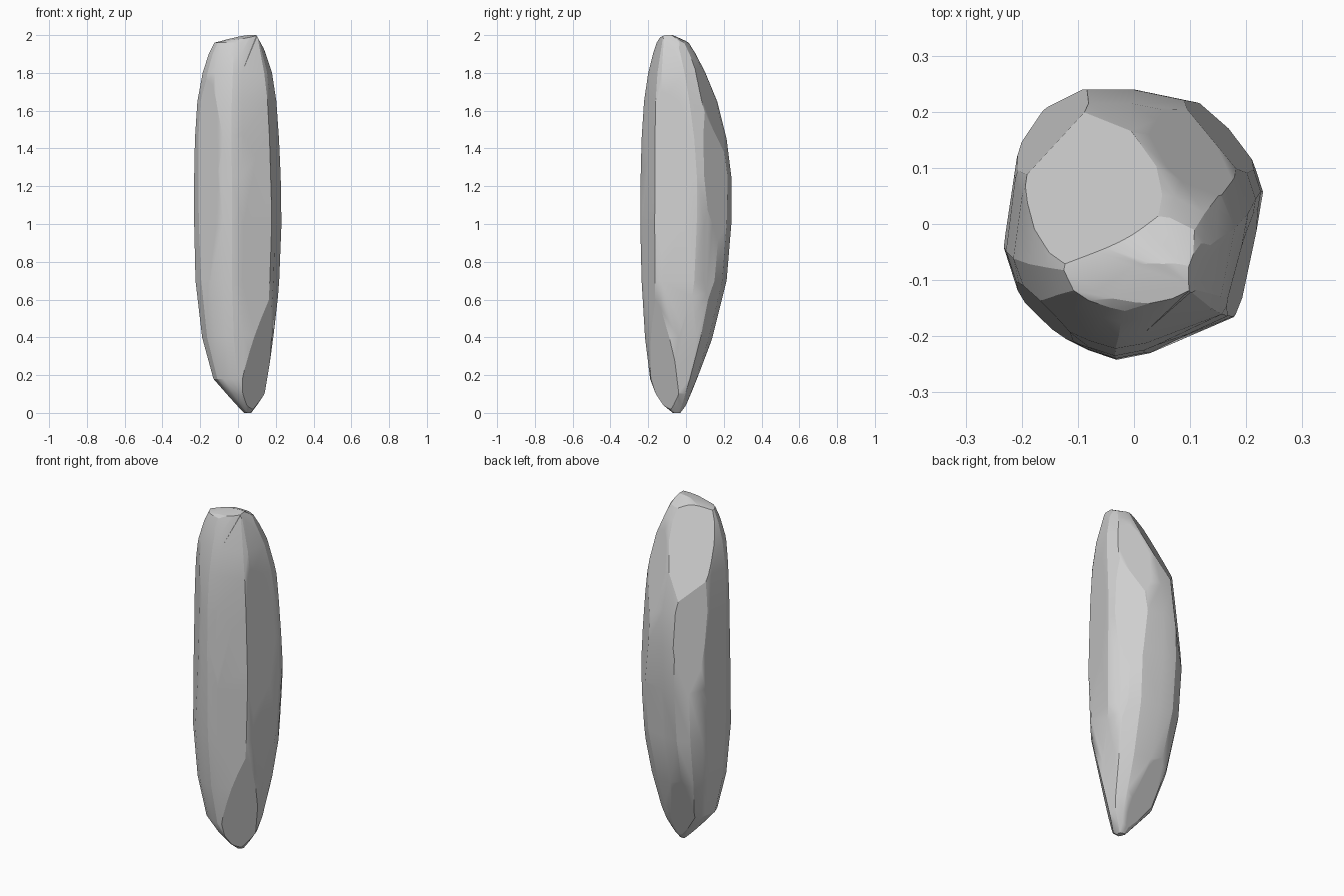
import bpy, bmesh
from math import radians
from mathutils import Vector

old = bpy.data.objects.get("Cube")
if old:
    bpy.data.objects.remove(old, do_unlink=True)

# Grey stone material
stone = bpy.data.materials.new("stone_grey")
stone.use_nodes = True
grey = (0.63, 0.63, 0.63, 1)
stone.diffuse_color = grey
stone.node_tree.nodes["Principled BSDF"].inputs["Base Color"].default_value = grey

# Widest cross-section, anticlockwise
outline = [(.232, .06), (.2, .16), (.12, .22), (0, .245), (-.09, .245), (-.16, .21),
           (-.2, .15), (-.215, .1), (-.232, -.04), (-.2, -.14), (-.15, -.19),
           (-.08, -.225), (-.03, -.242), (.03, -.23), (.18, -.165), (.2, -.13)]

# Height, then right, left, front and back limits
levels = [(0, .03, .07, -.07, -.03), (.04, .0, .1, -.12, 0), (.1, -.06, .14, -.16, .03),
          (.18, -.13, .165, -.19, .065), (.4, -.19, .195, -.217, .14),
          (.7, -.225, .218, -.235, .215), (1, -.232, .23, -.242, .24),
          (1.25, -.232, .226, -.24, .24), (1.45, -.228, .217, -.235, .215),
          (1.65, -.215, .203, -.222, .165), (1.8, -.187, .18, -.2, .11),
          (1.9, -.155, .147, -.175, .06), (1.96, -.125, .125, -.155, .02),
          (2, .03, .11, -.13, -.07)]


def hull(bm):
    res = bmesh.ops.convex_hull(bm, input=bm.verts[:])
    junk = {g for g in res["geom_interior"] + res["geom_unused"]
            if isinstance(g, bmesh.types.BMVert)}
    if junk:
        bmesh.ops.delete(bm, geom=list(junk), context="VERTS")


def chip(bm, point, normal):
    """Strike off everything beyond a plane and close the flat scar."""
    bmesh.ops.bisect_plane(bm, geom=bm.verts[:] + bm.edges[:] + bm.faces[:],
                           plane_co=point, plane_no=Vector(normal).normalized(),
                           clear_outer=True)
    bmesh.ops.delete(bm, geom=bm.faces[:], context="FACES_ONLY")
    hull(bm)


# Rounded core
bm = bmesh.new()
for z, x0, x1, y0, y1 in levels:
    for x, y in outline:
        bm.verts.new((x0 + (x + .232) / .464 * (x1 - x0),
                      y0 + (y + .242) / .487 * (y1 - y0), z))
hull(bm)

# Flat scars: a point on each and the way it faces
scars = [((.09, -.1, 2), (-.15, -.2, .96)),         # top
         ((.1, -.1, 1.995), (.87, 0, .48)),         # top left
         ((.03, .03, 1.92), (-.4, .78, .44)),       # top back
         ((.16, .05, 1.8), (.43, .87, .25)),        # upper back left
         ((.155, .155, 1.25), (.7, .7, .06)),       # back left corner
         ((.215, .1, 1), (.85, .5, -.05)),          # left flank
         ((.2, -.05, 1.3), (1, -.25, .03)),         # left side
         ((.1, -.198, 1.2), (.37, -.93, .02)),      # front
         ((-.13, -.203, 1.1), (-.5, -.85, .03)),    # front right
         ((-.16, -.16, 1.2), (-.7, -.7, .02)),      # front right corner
         ((-.222, .03, 1.1), (-1, .15, 0)),         # right side
         ((-.157, .157, 1.35), (-.68, .72, .1)),    # back right
         ((.17, -.165, .63), (.71, -.67, -.2)),     # lower front left
         ((.17, .11, .4), (.98, .11, -.15)),        # lower left
         ((.17, .11, .4), (.25, .9, -.33)),         # lower back left
         ((0, .155, .43), (-.1, .92, -.38)),        # lower back
         ((-.15, .15, .5), (-.7, .6, -.3)),         # lower back right
         ((-.19, -.11, .4), (-.85, -.4, -.25)),     # lower right
         ((.04, -.055, 0), (-.6, -.25, -.75))]      # broken foot
for point, normal in scars:
    chip(bm, point, normal)

bmesh.ops.remove_doubles(bm, verts=bm.verts[:], dist=.004)
bmesh.ops.dissolve_limit(bm, angle_limit=radians(.8), verts=bm.verts[:], edges=bm.edges[:])
bmesh.ops.recalc_face_normals(bm, faces=bm.faces[:])

mesh = bpy.data.meshes.new("standing_stone")
bm.to_mesh(mesh)
bm.free()
mesh.materials.append(stone)
rock = bpy.data.objects.new("standing_stone", mesh)
bpy.context.collection.objects.link(rock)

# Soft edges between gentle facets, broad facets staying flat
bpy.context.view_layer.objects.active = rock
rock.select_set(True)
bpy.ops.object.shade_smooth_by_angle(angle=radians(20))
flat = rock.modifiers.new("flat_facets", "WEIGHTED_NORMAL")
flat.keep_sharp = True
flat.weight = 100
